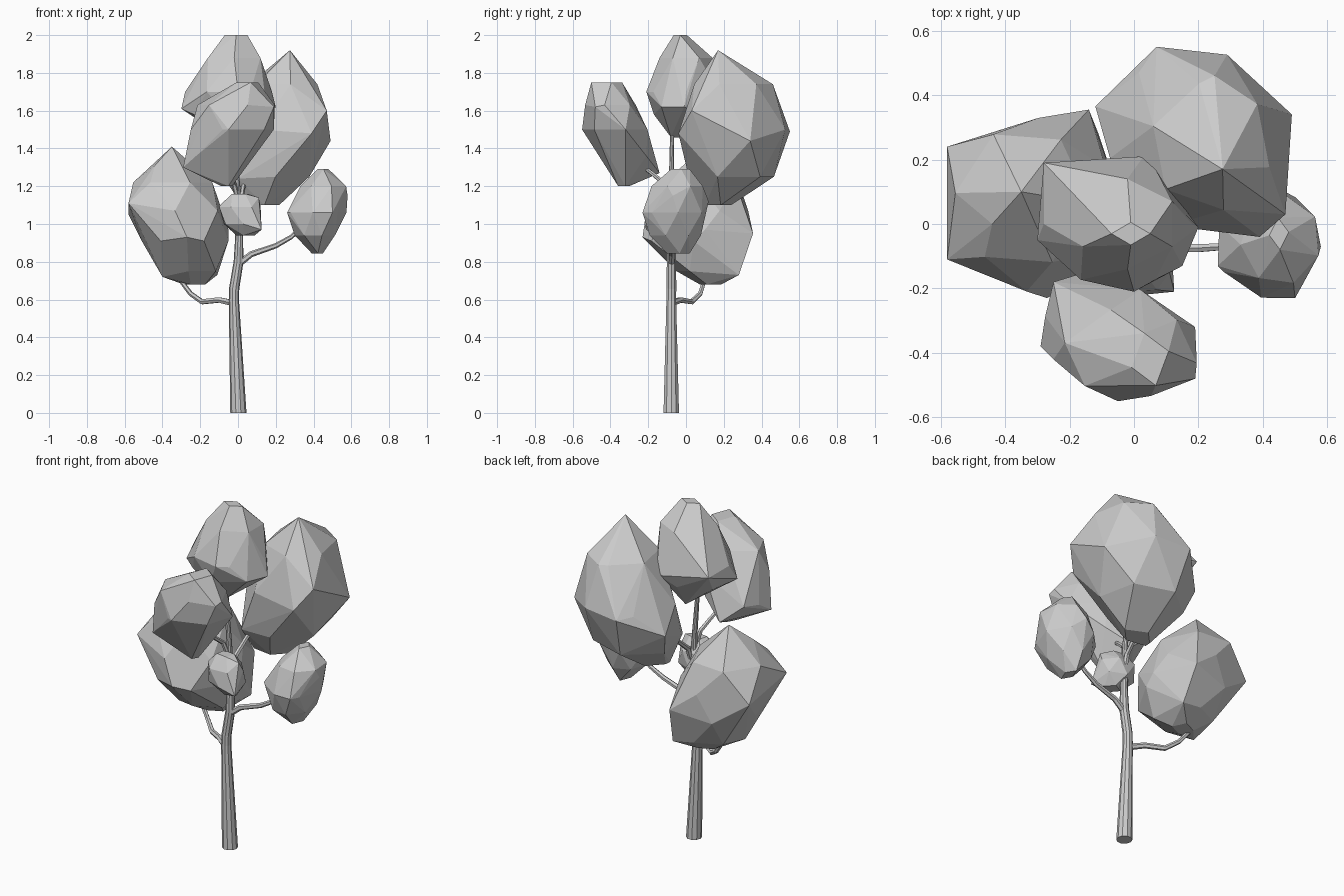
import bpy, bmesh, math
from mathutils import Vector


def finish(name, bm):
    bmesh.ops.recalc_face_normals(bm, faces=bm.faces)
    me = bpy.data.meshes.new(name)
    bm.to_mesh(me)
    bm.free()
    ob = bpy.data.objects.new(name, me)
    bpy.context.collection.objects.link(ob)
    return ob


def tube(name, path, sides):
    """Tapered tube along points (x, y, z, radius)."""
    bm = bmesh.new()
    pts = [Vector(p[:3]) for p in path]
    rings = []
    for i, p in enumerate(path):
        t = pts[min(i + 1, len(pts) - 1)] - pts[max(i - 1, 0)]
        if i == 0 and name == "trunk":
            t = Vector((0, 0, 1))
        q = Vector((0, 0, 1)).rotation_difference(t.normalized())
        ring = []
        for k in range(sides):
            a = 2 * math.pi * k / sides
            ring.append(bm.verts.new(
                pts[i] + q @ Vector((math.cos(a), math.sin(a), 0)) * p[3]))
        rings.append(ring)
    for a, b in zip(rings, rings[1:]):
        for k in range(sides):
            n = (k + 1) % sides
            bm.faces.new((a[k], a[n], b[n], b[k]))
    bm.faces.new(rings[0])
    bm.faces.new(rings[-1])
    return finish(name, bm)


def foliage(name, rings, corners=(), phase=0.0, sides=6):
    """Faceted clump: hull over staggered rings (z, cx, cy, rx, ry)
    and a few protruding corners."""
    bm = bmesh.new()
    for i, (z, cx, cy, rx, ry) in enumerate(rings):
        n = sides if max(rx, ry) > 0.1 else 4
        if max(rx, ry) < 0.03:
            n, rx, ry = 1, 0, 0
        for k in range(n):
            a = 2 * math.pi * (k + 0.5 * (i % 2)) / n + phase
            bm.verts.new((cx + rx * math.cos(a), cy + ry * math.sin(a), z))
    for c in corners:
        bm.verts.new(c)
    bmesh.ops.convex_hull(bm, input=bm.verts[:])
    inner = [v for v in bm.verts if not v.link_faces]
    bmesh.ops.delete(bm, geom=inner, context='VERTS')
    bmesh.ops.dissolve_limit(bm, angle_limit=math.radians(5),
                             verts=bm.verts[:], edges=bm.edges[:])
    return finish(name, bm)


# Trunk
tube("trunk", [(0.002, -0.078, 0, 0.043), (-0.022, -0.078, 0.6, 0.027),
               (-0.02, -0.077, 0.66, 0.027), (0.003, -0.077, 0.8, 0.026),
               (0.006, -0.077, 0.93, 0.021), (-0.003, -0.077, 1.2, 0.015),
               (-0.02, -0.075, 1.4, 0.012), (-0.02, -0.07, 1.56, 0.01)], 10)

# Branches
tube("left_branch", [(-0.02, -0.08, 0.58, 0.018), (-0.1, -0.03, 0.598, 0.016),
                     (-0.19, 0.03, 0.588, 0.015), (-0.25, 0.075, 0.63, 0.013),
                     (-0.31, 0.1, 0.71, 0.012), (-0.33, 0.11, 0.8, 0.01)], 6)
tube("right_branch", [(0.005, -0.077, 0.79, 0.018), (0.07, -0.075, 0.84, 0.016),
                      (0.2, -0.075, 0.885, 0.014), (0.28, -0.07, 0.93, 0.012),
                      (0.36, -0.07, 1.0, 0.01)], 6)
tube("front_branch", [(0.005, -0.08, 1.1, 0.014), (-0.02, -0.11, 1.21, 0.013),
                      (-0.04, -0.17, 1.26, 0.012), (-0.07, -0.26, 1.33, 0.01)], 6)
tube("back_branch", [(0.01, -0.077, 1.0, 0.016), (0.015, -0.04, 1.12, 0.015),
                     (0.025, 0.04, 1.19, 0.013), (0.06, 0.15, 1.3, 0.011)], 6)
tube("small_branch", [(0.01, -0.077, 0.97, 0.012), (0.01, -0.13, 1.04, 0.01)], 6)

# Foliage clumps
foliage("left_foliage", [(1.41, -0.35, 0.1, 0.02, 0.02),
                         (1.22, -0.345, 0.08, 0.21, 0.22),
                         (1.07, -0.315, 0.06, 0.25, 0.27),
                         (0.91, -0.28, 0.06, 0.23, 0.27),
                         (0.75, -0.25, 0.11, 0.16, 0.16),
                         (0.68, -0.23, 0.13, 0.06, 0.06)],
        [(-0.58, -0.11, 1.11), (-0.58, 0.24, 1.05), (-0.14, 0.355, 0.95),
         (-0.27, -0.23, 0.93), (-0.11, 0.28, 0.73), (-0.05, 0.1, 0.97),
         (-0.44, 0.0, 1.31), (-0.4, 0.02, 0.72)], 0.45)
foliage("back_foliage", [(1.92, 0.275, 0.17, 0.02, 0.02),
                         (1.74, 0.24, 0.24, 0.19, 0.2),
                         (1.5, 0.2, 0.26, 0.28, 0.28),
                         (1.25, 0.15, 0.24, 0.24, 0.23),
                         (1.1, 0.12, 0.17, 0.1, 0.07)],
        [(0.39, -0.04, 1.48), (0.47, 0.03, 1.6), (-0.12, 0.365, 1.38),
         (0.49, 0.34, 1.44), (0.07, 0.55, 1.49), (0.25, 0.46, 1.74),
         (0.0, 0.03, 1.24), (0.02, 0.12, 1.1)], 0.2)
foliage("top_foliage", [(2.0, -0.01, -0.03, 0.06, 0.035),
                        (1.88, -0.02, 0.0, 0.16, 0.14),
                        (1.7, -0.05, 0.0, 0.23, 0.2),
                        (1.58, -0.06, 0.0, 0.2, 0.17)],
        [(-0.28, 0.19, 1.7), (0.03, 0.21, 1.64), (-0.3, -0.05, 1.61),
         (0.2, -0.01, 1.62), (-0.06, 0.09, 1.45), (-0.02, -0.08, 1.46),
         (0.0, -0.21, 1.7), (0.15, -0.13, 1.62)])
foliage("front_foliage", [(1.75, 0.05, -0.42, 0.06, 0.085),
                          (1.63, -0.01, -0.4, 0.21, 0.14),
                          (1.5, -0.03, -0.37, 0.23, 0.17),
                          (1.36, -0.1, -0.32, 0.18, 0.15),
                          (1.2, -0.06, -0.33, 0.03, 0.03)],
        [(-0.29, -0.38, 1.3), (-0.25, -0.18, 1.38), (-0.05, -0.55, 1.5),
         (0.19, -0.48, 1.62), (-0.12, -0.14, 1.27)], 0.3)
foliage("right_foliage", [(1.29, 0.45, -0.03, 0.03, 0.05),
                          (1.2, 0.455, -0.05, 0.125, 0.14),
                          (1.06, 0.415, -0.06, 0.16, 0.17),
                          (0.94, 0.41, -0.06, 0.11, 0.14),
                          (0.845, 0.42, -0.04, 0.03, 0.06)],
        [(0.58, -0.07, 1.15), (0.5, -0.23, 1.06), (0.56, 0.01, 1.2),
         (0.26, -0.13, 1.06), (0.43, 0.12, 1.12)], 0.1, 7)
foliage("small_foliage", [(1.16, 0.01, -0.13, 0.05, 0.04),
                          (1.09, 0.01, -0.13, 0.11, 0.09),
                          (1.0, 0.02, -0.13, 0.105, 0.09),
                          (0.94, 0.04, -0.13, 0.05, 0.04)],
        [(0.125, -0.21, 0.97), (-0.095, -0.12, 1.1), (0.11, -0.15, 1.14)], 0.6)
